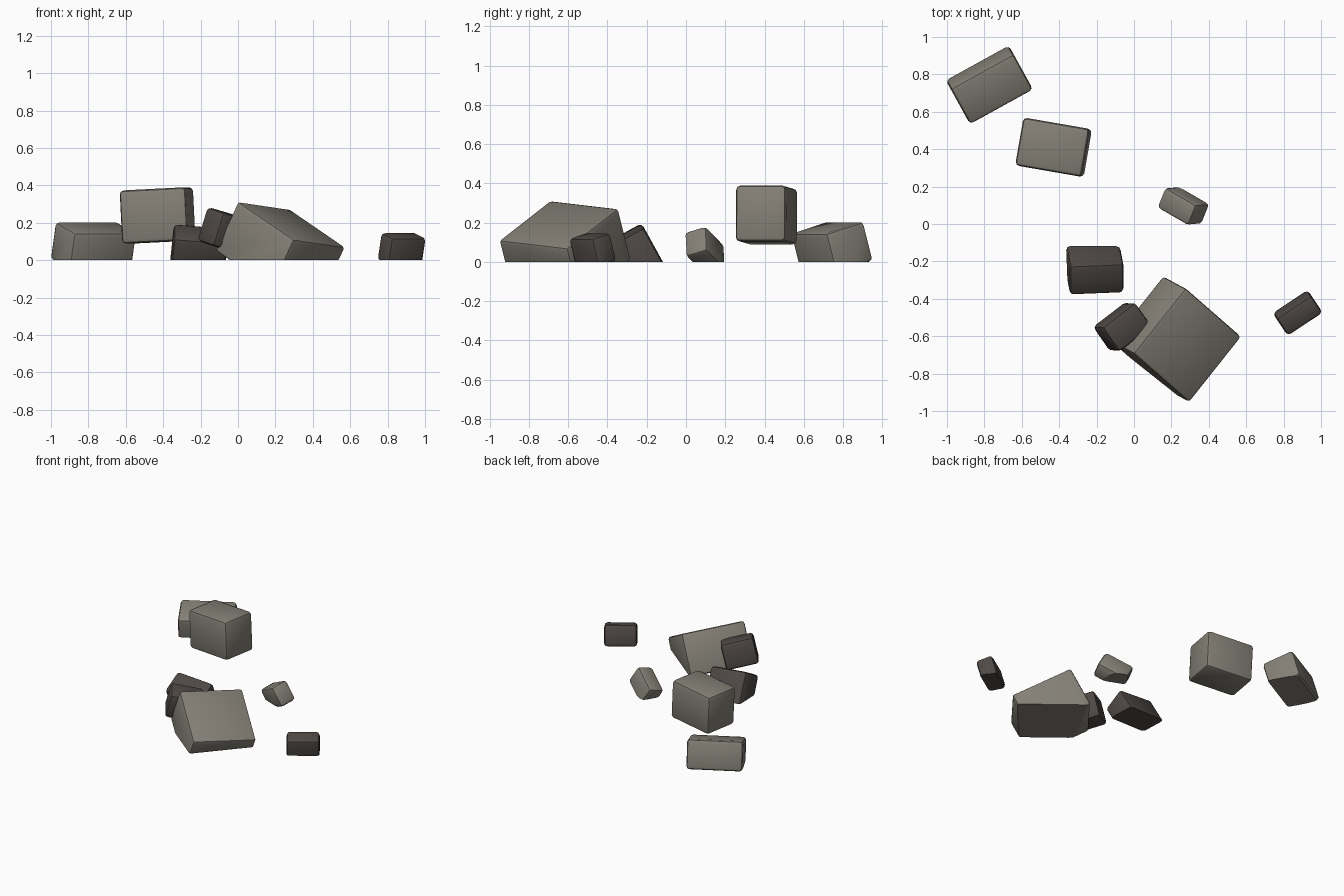
import bpy, bmesh
from mathutils import Matrix, Vector

cube = bpy.data.objects.get("Cube")
if cube:
    bpy.data.objects.remove(cube, do_unlink=True)


def material(name, rgb):
    mat = bpy.data.materials.new(name)
    mat.use_nodes = True
    mat.diffuse_color = (*rgb, 1)
    mat.node_tree.nodes["Principled BSDF"].inputs["Base Color"].default_value = (*rgb, 1)
    return mat


LIGHT = material("light stone", (0.23, 0.215, 0.18))
DARK = material("dark stone", (0.078, 0.067, 0.06))


def rock(name, mat, centre, size, length_dir, side_dir, bevel=0.022):
    """Tilted block with worn edges, cut flat where it sinks into the ground."""
    x = Vector(length_dir).normalized()
    y = Vector(side_dir)
    y = (y - x * y.dot(x)).normalized()
    turn = Matrix((x, y, x.cross(y))).transposed().to_4x4()
    bm = bmesh.new()
    bmesh.ops.create_cube(bm, size=1)
    bmesh.ops.scale(bm, vec=size, verts=bm.verts)
    bmesh.ops.bevel(bm, geom=bm.edges[:], offset=bevel, segments=2,
                    profile=0.5, affect='EDGES')
    bm.transform(Matrix.Translation(centre) @ turn)
    # ground cut
    cut = bmesh.ops.bisect_plane(bm, geom=bm.verts[:] + bm.edges[:] + bm.faces[:],
                                 plane_co=(0, 0, 0), plane_no=(0, 0, -1),
                                 clear_outer=True)
    rim = [e for e in cut["geom_cut"] if isinstance(e, bmesh.types.BMEdge)]
    if rim:
        bmesh.ops.contextual_create(bm, geom=rim)
    bmesh.ops.recalc_face_normals(bm, faces=bm.faces)
    mesh = bpy.data.meshes.new(name)
    bm.to_mesh(mesh)
    bm.free()
    mesh.materials.append(mat)
    obj = bpy.data.objects.new(name, mesh)
    bpy.context.collection.objects.link(obj)
    bpy.ops.object.select_all(action='DESELECT')
    obj.select_set(True)
    bpy.context.view_layer.objects.active = obj
    bpy.ops.object.shade_smooth_by_angle(angle=0.4)


# Large pale stones
rock("large_slab", LIGHT, (0.226, -0.616, 0.06), (0.45, 0.45, 0.3),
     (0.27, 0.34, -0.04), (-0.29, 0.26, 0.2), 0.018)
rock("raised_block", LIGHT, (-0.43, 0.41, 0.239), (0.36, 0.26, 0.285),
     (0.98, -0.17, 0.05), (0.17, 0.98, 0))
rock("back_block", LIGHT, (-0.773, 0.744, 0.075), (0.385, 0.23, 0.21),
     (0.87, 0.48, 0), (-0.46, 0.84, 0.276))
rock("small_pale_stone", LIGHT, (0.264, 0.097, 0.058), (0.22, 0.125, 0.15),
     (0.77, -0.445, 0.45), (0.36, 0.9, 0.27))

# Dark stones
rock("half_buried_stone", DARK, (-0.21, -0.24, 0.035), (0.29, 0.18, 0.25),
     (1, 0.04, -0.08), (0, 0.87, 0.48))
rock("leaning_stone", DARK, (-0.062, -0.55, 0.155), (0.23, 0.165, 0.19),
     (0.17, 0.13, -0.05), (-0.09, 0.12, 0.03))
rock("far_stone", DARK, (0.875, -0.475, 0.06), (0.225, 0.12, 0.155),
     (0.83, 0.55, 0), (-0.53, 0.8, 0.26))
